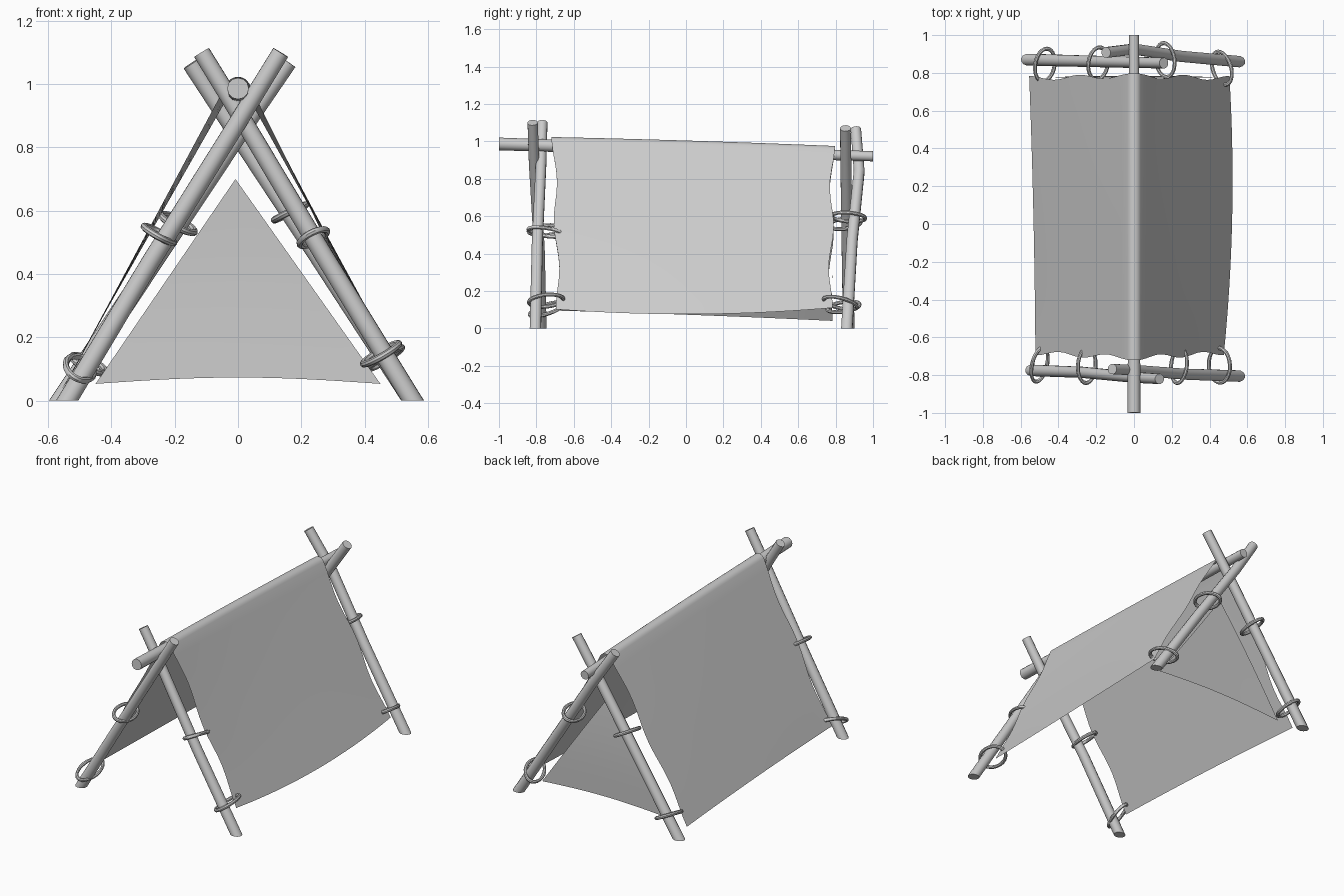
import bpy, bmesh
from math import sin, cos, pi, radians
from mathutils import Vector

if "Cube" in bpy.data.objects:
    bpy.data.objects.remove(bpy.data.objects["Cube"])


def finish(name, bm):
    bmesh.ops.remove_doubles(bm, verts=bm.verts, dist=0.0003)
    bmesh.ops.recalc_face_normals(bm, faces=bm.faces)
    me = bpy.data.meshes.new(name)
    bm.to_mesh(me)
    bm.free()
    ob = bpy.data.objects.new(name, me)
    bpy.context.collection.objects.link(ob)
    bpy.ops.object.select_all(action='DESELECT')
    ob.select_set(True)
    bpy.context.view_layer.objects.active = ob
    bpy.ops.object.shade_smooth_by_angle(angle=radians(40))
    return ob


def pole(name, pts, r0, r1, sides=12):
    """Tapered pole along a path; a foot at z = 0 is cut level with the ground."""
    pts = [Vector(p) for p in pts]
    bm = bmesh.new()
    rings = []
    for i, p in enumerate(pts):
        d = (pts[min(i + 1, len(pts) - 1)] - pts[max(i - 1, 0)]).normalized()
        side = d.cross(Vector((0.3, 0.9, 0.1) if abs(d.y) < 0.8 else (1, 0, 0))).normalized()
        up = side.cross(d)
        r = r0 + (r1 - r0) * i / (len(pts) - 1)
        ring = []
        for k in range(sides):
            a = 2 * pi * k / sides
            v = p + r * (side * cos(a) + up * sin(a))
            if p.z == 0:
                v -= d * (v.z / d.z)
            ring.append(bm.verts.new(v))
        rings.append(ring)
    for a, b in zip(rings, rings[1:]):
        for k in range(sides):
            n = (k + 1) % sides
            bm.faces.new((a[k], a[n], b[n], b[k]))
    bm.faces.new(rings[0])
    bm.faces.new(rings[-1])
    return finish(name, bm)


def sheet(name, fn, nu, nv):
    """Single-layer cloth from a parametric function."""
    bm = bmesh.new()
    g = [[bm.verts.new(fn(i / nu, j / nv)) for j in range(nv + 1)] for i in range(nu + 1)]
    for i in range(nu):
        for j in range(nv):
            bm.faces.new((g[i][j], g[i + 1][j], g[i + 1][j + 1], g[i][j + 1]))
    return finish(name, bm)


def tie_ring(name, c, u, v, r=0.011, n=24, sides=8):
    """Oval rope loop with half axes u and v."""
    c, u, v = Vector(c), Vector(u), Vector(v)
    normal = u.cross(v).normalized()
    bm = bmesh.new()
    rings = []
    for i in range(n):
        a = 2 * pi * i / n
        p = c + u * cos(a) + v * sin(a)
        out = (v * sin(a) + u * cos(a)).normalized()
        rings.append([bm.verts.new(p + r * (out * cos(b) + normal * sin(b)))
                      for b in (2 * pi * k / sides for k in range(sides))])
    for i in range(n):
        a, b = rings[i], rings[(i + 1) % n]
        for k in range(sides):
            m = (k + 1) % sides
            bm.faces.new((a[k], a[m], b[m], b[k]))
    return finish(name, bm)


# Frame poles
pole("ridge_pole", [(0, -1, 0.986), (0, 0, 0.953), (0, 1, 0.92)], 0.034, 0.027)
pole("front_left_pole", [(-0.54, -0.775, 0), (-0.275, -0.785, 0.44), (0, -0.812, 0.88),
                         (0.135, -0.82, 1.1)], 0.031, 0.028)
pole("front_right_pole", [(0.552, -0.805, 0), (0.27, -0.795, 0.46), (0.02, -0.775, 0.88),
                          (-0.115, -0.768, 1.1)], 0.031, 0.028)
pole("back_left_pole", [(-0.56, 0.87, 0), (-0.26, 0.862, 0.45), (0.02, 0.855, 0.87),
                        (0.158, 0.852, 1.07)], 0.032, 0.029)
pole("back_right_pole", [(0.552, 0.86, 0), (0.245, 0.888, 0.47), (0, 0.926, 0.84),
                         (-0.148, 0.908, 1.065)], 0.031, 0.029)


# Main cloth draped over the ridge
def roof(u, w):
    s = 1 if w > 0.5 else -1
    k = abs(2 * w - 1)
    bend = 4 * u * (1 - u)
    top = 1.023 - 0.048 * u + 0.004 * bend
    if s > 0:
        bx, bz = 0.475 + 0.03 * u + 0.03 * bend, 0.102 + 0.008 * u - 0.03 * bend
    else:
        bx, bz = 0.522 + 0.033 * u - 0.006 * bend, 0.095 - 0.055 * u + 0.004 * bend
    r = 0.04
    if k < 0.2:                      # rounded fold
        a = radians(90 - 61 * k / 0.2)
        x, z = r * cos(a), top - r + r * sin(a)
    else:                            # sloping side
        f = (k - 0.2) / 0.8
        ax, az = r * cos(radians(29)), top - r + r * sin(radians(29))
        x, z = ax + (bx - ax) * f, az + (bz - az) * f
    t = min(1, max(0, (top - z) / (top - bz)))
    scallop = 0.012 * cos(4 * pi * t)
    y0 = -0.708 + 0.025 * t - scallop
    y1 = 0.784 - 0.012 * t + scallop
    return (s * x, y0 + (y1 - y0) * u, z)


sheet("roof_cloth", roof, 16, 40)


# Triangular cloth closing the back
def back(a, b):
    base = 0.053 + 0.02 * sin(pi * a)
    return (-0.008 * b + 0.9 * (a - 0.5) * (1 - b), 0.775 + 0.008 * sin(pi * b),
            base + (0.70 - base) * b)


sheet("back_cloth", back, 16, 16)

# Rope ties: centre, half axis across the pole, half axis along y
ties = {
    "front_left_upper": ((-0.25, -0.75, 0.525), (0.047, 0, -0.026), (0.004, 0.092, 0.006)),
    "front_right_upper": ((0.238, -0.75, 0.515), (0.042, 0, 0.022), (0.008, 0.092, -0.014)),
    "front_left_lower": ((-0.5, -0.745, 0.102), (0.04, 0, -0.026), (0.018, 0.09, 0.028)),
    "front_right_lower": ((0.452, -0.748, 0.148), (0.056, 0, 0.032), (-0.004, 0.092, 0.008)),
    "back_left_upper": ((-0.19, 0.85, 0.56), (0.052, 0, -0.028), (0.008, 0.085, 0.01)),
    "back_right_upper": ((0.165, 0.868, 0.595), (0.05, 0, 0.024), (-0.008, 0.09, -0.006)),
    "back_left_lower": ((-0.472, 0.842, 0.115), (0.052, 0, -0.026), (0.01, 0.086, 0.012)),
    "back_right_lower": ((0.465, 0.825, 0.135), (0.05, 0, 0.028), (-0.018, 0.088, -0.02)),
}
for label, (c, u, v) in ties.items():
    tie_ring(label + "_tie", c, u, v)
